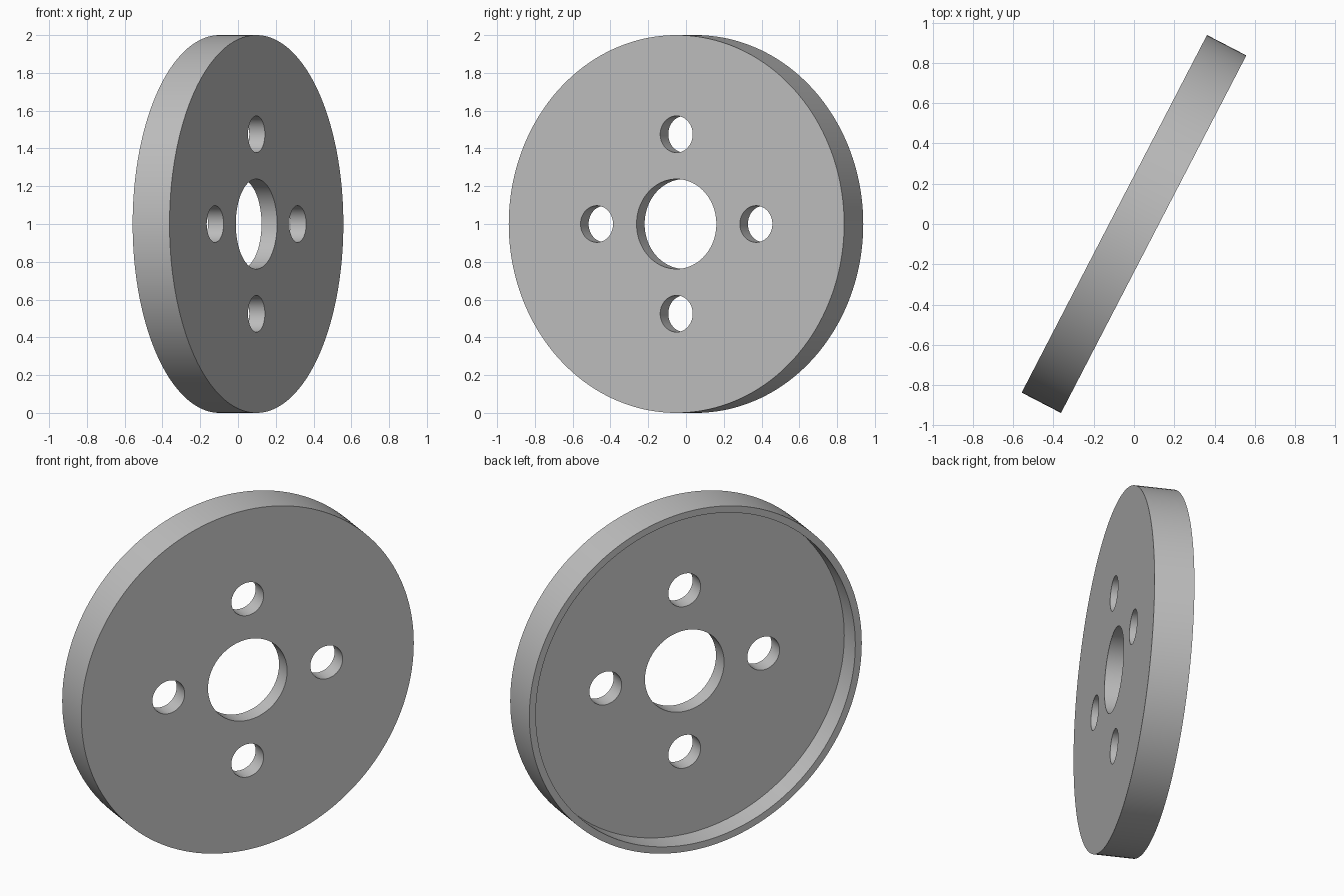
import bpy
from math import radians, sin, cos, pi
from mathutils import Matrix

if "Cube" in bpy.data.objects:
    bpy.data.objects.remove(bpy.data.objects["Cube"], do_unlink=True)

THICK, WEB = 0.22, 0.093      # rim depth and plate depth
RIM, RECESS = 1.0, 0.961      # outer and recess radii
HUB, BOLT, PITCH = 0.238, 0.097, 0.475

grey = bpy.data.materials.new("plain_grey")
grey.use_nodes = True
grey.diffuse_color = (0.52, 0.52, 0.52, 1)
grey.node_tree.nodes["Principled BSDF"].inputs["Base Color"].default_value = (0.52, 0.52, 0.52, 1)


def cylinder(name, radius, low, high, x=0, y=0, sides=64):
    bpy.ops.mesh.primitive_cylinder_add(vertices=sides, radius=radius, depth=high - low,
                                        location=(x, y, (low + high) / 2))
    obj = bpy.context.object
    obj.name = name
    return obj


# Solid disc, its front face towards local +z
half = THICK / 2
disc = cylinder("wheel_disc", RIM, -half, half, sides=160)
disc.data.materials.append(grey)

# Back recess, centre bore and four bolt holes
cutters = [cylinder("recess_cutter", RECESS, -1, half - WEB, sides=160),
           cylinder("bore_cutter", HUB, -1, 1, sides=96)]
for i in range(4):
    a = i * pi / 2
    cutters.append(cylinder("bolt_cutter", BOLT, -1, 1, PITCH * cos(a), PITCH * sin(a)))

bpy.ops.object.select_all(action="DESELECT")
disc.select_set(True)
bpy.context.view_layer.objects.active = disc
for cutter in cutters:
    cutter.hide_render = True
    mod = disc.modifiers.new("cut", "BOOLEAN")
    mod.operation, mod.solver, mod.object = "DIFFERENCE", "EXACT", cutter
    bpy.ops.object.modifier_apply(modifier=mod.name)
    bpy.data.objects.remove(cutter, do_unlink=True)

# Stand the disc on its rim, turned about the vertical
disc.data.transform(Matrix.Rotation(radians(-27.4), 4, "Z") @ Matrix.Rotation(radians(90), 4, "Y"))
disc.location = (0, 0, 1)
bpy.ops.object.shade_smooth_by_angle(angle=radians(30))
